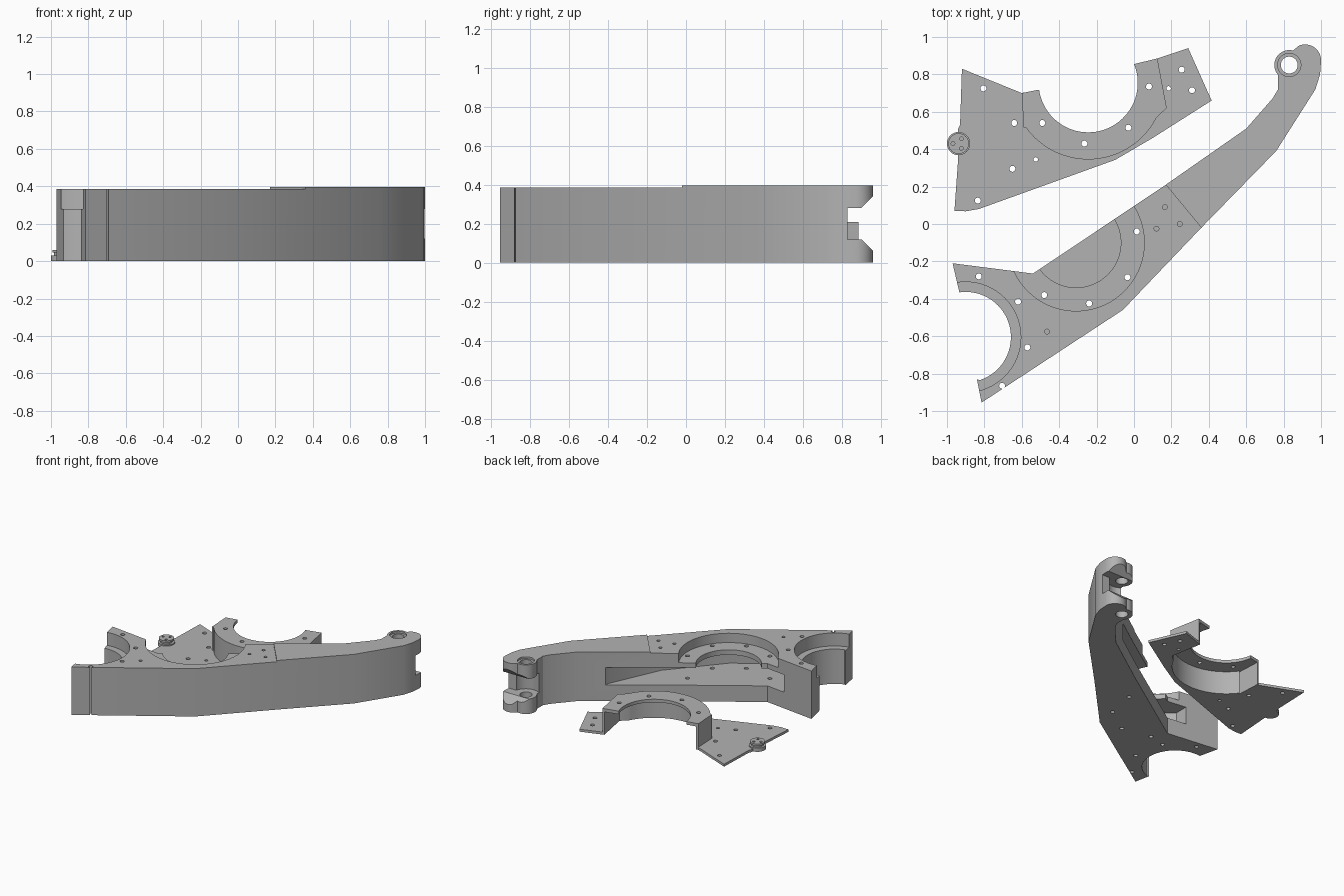
import bpy, bmesh, math
from mathutils import Matrix

if "Cube" in bpy.data.objects:
    bpy.data.objects.remove(bpy.data.objects["Cube"])

steel = bpy.data.materials.new("grey steel")
steel.diffuse_color = (0.45, 0.45, 0.45, 1)
steel.use_nodes = True
steel.node_tree.nodes["Principled BSDF"].inputs["Base Color"].default_value = steel.diffuse_color


def finish(name, bm):
    bmesh.ops.recalc_face_normals(bm, faces=bm.faces)
    me = bpy.data.meshes.new(name)
    bm.to_mesh(me)
    bm.free()
    ob = bpy.data.objects.new(name, me)
    bpy.context.collection.objects.link(ob)
    me.materials.append(steel)
    return ob


def add_prism(bm, pts, z0, z1):
    f = bm.faces.new([bm.verts.new((x, y, z0)) for x, y in pts])
    ext = bmesh.ops.extrude_face_region(bm, geom=[f])
    vs = [g for g in ext["geom"] if isinstance(g, bmesh.types.BMVert)]
    bmesh.ops.translate(bm, verts=vs, vec=(0, 0, z1 - z0))


def prism(name, pts, z0, z1):
    bm = bmesh.new()
    add_prism(bm, pts, z0, z1)
    return finish(name, bm)


def arc(c, r, a0, a1, n=24):
    return [(c[0] + r * math.cos(math.radians(a0 + (a1 - a0) * i / n)),
             c[1] + r * math.sin(math.radians(a0 + (a1 - a0) * i / n))) for i in range(n + 1)]


def circle(c, r, n=48):
    return arc(c, r, 0, 360, n)[:-1]


def holes(centres, r, z0, z1):
    bm = bmesh.new()
    for c in centres:
        add_prism(bm, circle(c, r, 16), z0, z1)
    return finish("hole_cutter", bm)


def boolean(ob, tool, op="DIFFERENCE"):
    m = ob.modifiers.new("bool", "BOOLEAN")
    m.operation, m.object, m.solver = op, tool, "EXACT"
    dg = bpy.context.evaluated_depsgraph_get()
    me = bpy.data.meshes.new_from_object(ob.evaluated_get(dg))
    ob.modifiers.clear()
    ob.data = me
    bpy.data.objects.remove(tool)


def smooth(ob):
    bpy.ops.object.select_all(action="DESELECT")
    ob.select_set(True)
    bpy.context.view_layer.objects.active = ob
    bpy.ops.object.shade_smooth_by_angle(angle=math.radians(25))


# ---- Long hinged arm ----
CLAMP, RING, HINGE = (-0.9, -0.605), (-0.31, -0.10), (0.83, 0.85)
outline = [(-0.97, -0.21), (-0.54, -0.265), (0.17, 0.21), (0.6, 0.51), (0.74, 0.67), (0.77, 0.72),
           (0.77, 0.795)]
outline += arc(HINGE, 0.08, 222, 75, 16)
outline += arc((0.915, 0.875), 0.085, 115, -5, 14)
outline += [(0.995, 0.80), (0.97, 0.72), (0.76, 0.39), (0.36, -0.02), (-0.06, -0.46), (-0.815, -0.955),
            (-0.84, -0.83)]
outline += arc(CLAMP, 0.242, -72, 98, 32)
arm = prism("hinged_arm", outline, 0, 0.395)

# lower top surface on the clamp end
boolean(arm, prism("step_cutter", [(0.17, 0.21), (0.36, -0.02), (0.5, -0.3), (0, -1.2), (-1.3, -1.2),
                                   (-1.3, 0.4), (0.0, 0.4)], 0.385, 0.5))
# stepped round seat in the middle, and ledge around the end clamp
boolean(arm, prism("seat_cutter", circle(RING, 0.365, 72), 0.31, 0.5))
boolean(arm, prism("seat_bore_cutter", circle(RING, 0.24, 64), 0.13, 0.5))
boolean(arm, prism("clamp_cutter", circle(CLAMP, 0.295, 64), 0.28, 0.5))
# side pocket between floor and ledge, opening through the end wall too
pocket = [(-0.70, -0.15), (-0.56, -0.15), (-0.5, -0.15), (0.45, 0.44), (0.43, 0.36), (0.25, -0.04), (-0.09, -0.43),
          (-0.52, -0.70), (-0.56, -0.60), (-0.59, -0.46), (-0.70, -0.35)]
boolean(arm, prism("pocket_cutter", pocket, 0.13, 0.27))

# hinge fork: tapered gap, rounded gap and pin bore
gap = prism("gap_cutter", [(0.83, 0.12), (0.9, 0.12), (0.98, 0.04), (0.98, 0.36), (0.9, 0.28),
                           (0.83, 0.28)], 0.7, 1.1)
gap.data.transform(Matrix(((0, 0, 1, 0), (1, 0, 0, 0), (0, 1, 0, 0), (0, 0, 0, 1))))
boolean(arm, gap)
boolean(arm, prism("gap_round_cutter", circle(HINGE, 0.1), 0.12, 0.28))
boolean(arm, prism("pin_bore_cutter", circle(HINGE, 0.045), -0.1, 0.5))
boolean(arm, prism("pin_recess_cutter", circle(HINGE, 0.062), 0.38, 0.5))

# bolt holes
boolean(arm, holes([(-0.83, -0.28), (-0.62, -0.415), (-0.48, -0.38), (-0.24, -0.425), (-0.035, -0.285),
                    (0.015, -0.04), (-0.57, -0.66), (-0.705, -0.865)], 0.016, -0.1, 0.5))
boolean(arm, holes([(0.165, 0.09), (0.12, -0.025), (0.245, 0.0), (-0.465, -0.575)], 0.013, 0.33, 0.5))
smooth(arm)

# ---- Separate cover plate with raised half ring ----
C = (-0.245, 0.755)
LEFT_WALL = [(-0.60, 0.70), (-0.59, 0.515)]
RIGHT_WALL = [(0.175, 0.62), (0.125, 0.885)]
outer = arc(C, 0.41, 216, 333, 36)
ring_pts = LEFT_WALL + outer + RIGHT_WALL + [(0.0, 0.855)] + arc(C, 0.265, 20, -172, 40)

plate = prism("cover_plate", [(-0.92, 0.83), LEFT_WALL[0], LEFT_WALL[1]] + outer + RIGHT_WALL +
              [(0.29, 0.94), (0.415, 0.66), (0.1, 0.46), (-0.1, 0.343), (-0.83, 0.08), (-0.9, 0.068),
               (-0.96, 0.07), (-0.94, 0.35), (-0.94, 0.51), (-0.93, 0.53)], 0, 0.02)
boolean(plate, holes([(-0.805, 0.725), (-0.64, 0.54), (-0.65, 0.295), (-0.835, 0.125), (0.255, 0.825),
                      (0.31, 0.715)], 0.016, -0.1, 0.1))
boolean(plate, holes([(-0.525, 0.345), (0.185, 0.725)], 0.012, -0.1, 0.1))
smooth(plate)

# raised flange
flange = prism("ring_flange", ring_pts, 0.185, 0.21)
boolean(flange, holes([(-0.49, 0.54), (-0.265, 0.43), (-0.03, 0.515), (0.08, 0.735)], 0.016, 0.1, 0.3))
smooth(flange)

# wall joining flange and plate
inner = arc(C, 0.395, 333, 216, 36)
wall = prism("ring_wall", LEFT_WALL + outer + RIGHT_WALL + [(0.11, 0.881), (0.158, 0.62)] + inner +
             [(-0.574, 0.515), (-0.584, 0.704)], 0, 0.19)
smooth(wall)

# round boss on the plate edge
BOSS = (-0.938, 0.43)
base = prism("boss_base", circle(BOSS, 0.062), 0, 0.03)
neck = prism("boss_neck", circle(BOSS, 0.045), 0.03, 0.045)
cap = prism("boss_cap", circle(BOSS, 0.055), 0.045, 0.06)
boolean(cap, holes(arc(BOSS, 0.03, 60, 300, 2), 0.01, 0.05, 0.1))
for ob in (base, neck, cap):
    smooth(ob)
